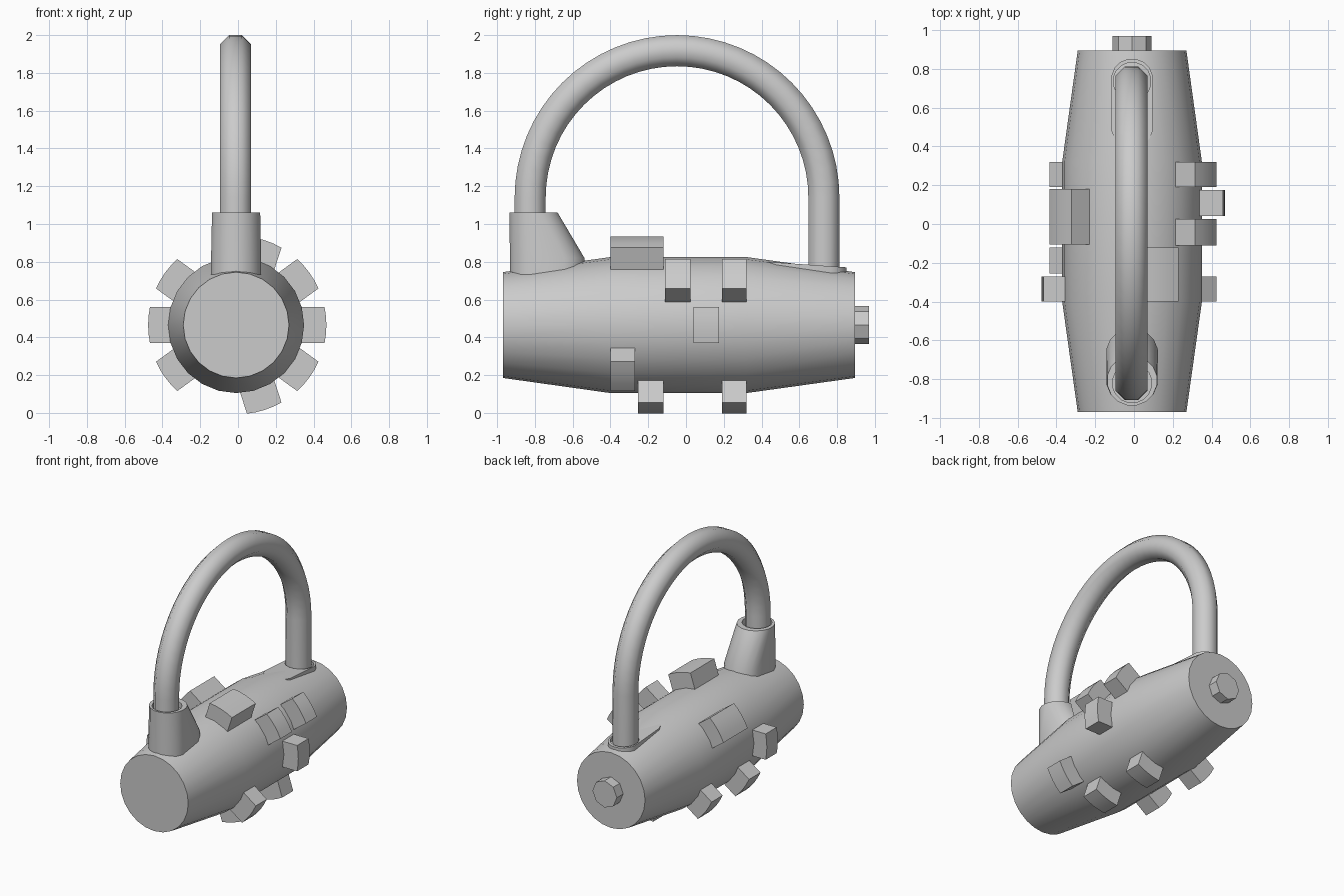
import bpy
import bmesh
from math import sin, cos, pi, radians, sqrt
from mathutils import Vector

if "Cube" in bpy.data.objects:
    bpy.data.objects.remove(bpy.data.objects["Cube"], do_unlink=True)

AXIS_X, AXIS_Z = -0.01, 0.465

grey = bpy.data.materials.new("plain_grey")
grey.use_nodes = True
grey.diffuse_color = (0.6, 0.6, 0.6, 1)
grey.node_tree.nodes["Principled BSDF"].inputs["Base Color"].default_value = (0.6, 0.6, 0.6, 1)


def loft(name, rings, angle=35):
    """Skin closed rings of equal point count and cap both ends."""
    bm = bmesh.new()
    loops = [[bm.verts.new(p) for p in ring] for ring in rings]
    n = len(loops[0])
    for a, b in zip(loops, loops[1:]):
        for i in range(n):
            j = (i + 1) % n
            bm.faces.new((a[i], a[j], b[j], b[i]))
    bm.faces.new(loops[0])
    bm.faces.new(loops[-1])
    bmesh.ops.recalc_face_normals(bm, faces=bm.faces)
    mesh = bpy.data.meshes.new(name)
    bm.to_mesh(mesh)
    bm.free()
    mesh.materials.append(grey)
    obj = bpy.data.objects.new(name, mesh)
    bpy.context.collection.objects.link(obj)
    bpy.ops.object.select_all(action='DESELECT')
    obj.select_set(True)
    bpy.context.view_layer.objects.active = obj
    bpy.ops.object.shade_smooth_by_angle(angle=radians(angle))
    return obj


def turned(name, profile, sides):
    """Lathe (y, radius) pairs about the barrel axis."""
    turns = [2 * pi * i / sides for i in range(sides)]
    return loft(name, [[(AXIS_X + r * cos(t), y, AXIS_Z + r * sin(t)) for t in turns]
                       for y, r in profile])


def slot(y_front, y_back, radius, z, slope=0.0, steps=16):
    """Round-ended slot outline, tilted along y by slope."""
    ring = []
    for i in range(steps):
        t = 2 * pi * (i + 0.5) / steps
        y = (y_back if sin(t) > 0 else y_front) + radius * sin(t)
        ring.append((AXIS_X + radius * cos(t), y, z + slope * y))
    return ring


# Barrel with tapered ends, and the end button
turned("barrel", [(-0.97, 0.28), (-0.40, 0.36), (0.32, 0.36), (0.895, 0.28)], 24)
turned("end_button", [(0.85, 0.10), (0.97, 0.10)], 8)

# Shackle: octagonal tube swept along an arch with straight legs
FRONT_LEG, BACK_LEG, ARCH_Z, TUBE = -0.825, 0.73, 1.14, 0.089
mid, reach = (FRONT_LEG + BACK_LEG) / 2, (BACK_LEG - FRONT_LEG) / 2
path = [(FRONT_LEG, 0.62, pi)]
path += [(mid + reach * cos(t), ARCH_Z + reach * sin(t), t)
         for t in (pi * (1 - k / 32) for k in range(33))]
path.append((BACK_LEG, 0.62, 0))
sides = [2 * pi * (i + 0.5) / 8 for i in range(8)]
loft("shackle", [[(-0.013 + TUBE * cos(s), y + TUBE * sin(s) * cos(t), z + TUBE * sin(s) * sin(t))
                  for s in sides] for y, z, t in path], 50)

# Socket around the front leg, with a shallow recess in its top
loft("front_socket", [
    slot(-0.80, -0.67, 0.135, 0.62),
    slot(-0.80, -0.67, 0.135, 0.82),
    slot(-0.807, -0.807, 0.13, 1.06),
    slot(-0.82, -0.82, 0.102, 1.06),
    slot(-0.82, -0.82, 0.102, 1.02)])

# Sloping pad around the back leg
TILT = -0.07
loft("back_pad", [
    slot(0.50, 0.745, 0.108, 0.72, TILT),
    slot(0.50, 0.745, 0.108, 0.83, TILT),
    slot(0.735, 0.735, 0.098, 0.83, TILT),
    slot(0.735, 0.735, 0.098, 0.80, TILT)])

# Code teeth: (position in tenths of a turn, start y, end y)
TEETH = [
    (0, 0.04, 0.175), (1, -0.11, 0.025), (1, 0.19, 0.32),
    (2, -0.40, -0.12), (4, -0.105, 0.18), (5, -0.40, -0.27),
    (6, -0.255, -0.12), (6, 0.19, 0.32), (8, -0.255, -0.12),
    (8, 0.19, 0.32), (9, -0.40, -0.27)]
HALF, OUTER, INNER = 0.096, 0.472, 0.30
section = [(INNER, -HALF)]
section += [(sqrt(OUTER ** 2 - t ** 2), t) for t in (HALF * k / 2 for k in range(-2, 3))]
section.append((INNER, HALF))
for number, (place, y0, y1) in enumerate(TEETH, 1):
    a = place * pi / 5
    out, side = Vector((cos(a), 0, sin(a))), Vector((-sin(a), 0, cos(a)))
    loft(f"tooth_{number}", [[Vector((-0.004, y, AXIS_Z)) + out * r + side * t
                              for r, t in section] for y in (y0, y1)])
